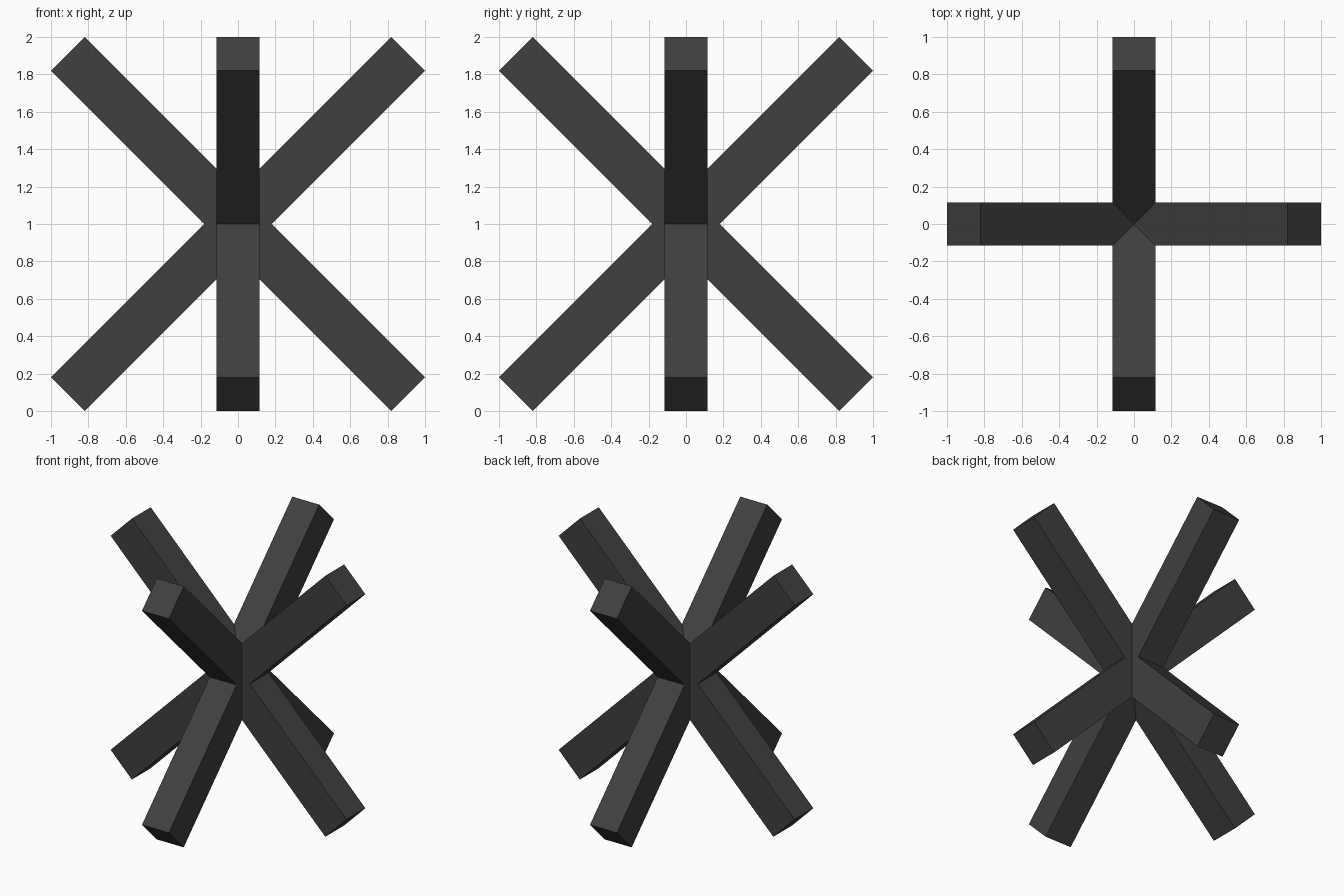
import bpy
from math import radians, sqrt

if "Cube" in bpy.data.objects:
    bpy.data.objects.remove(bpy.data.objects["Cube"])

LENGTH = 1.82 * sqrt(2)   # along the beam
DEPTH = 0.18 * sqrt(2)    # thickness in the plane of each cross
WIDTH = 0.228             # thickness across that plane

dark = bpy.data.materials.new("dark_steel")
dark.diffuse_color = (0.05, 0.05, 0.05, 1)
dark.use_nodes = True
dark.node_tree.nodes["Principled BSDF"].inputs["Base Color"].default_value = dark.diffuse_color


def beam(name, tilt, turn):
    """Square-ended beam through the centre, tilted in XZ then turned about Z."""
    bpy.ops.mesh.primitive_cube_add(size=1, location=(0, 0, 1),
                                    rotation=(0, radians(tilt), radians(turn)))
    ob = bpy.context.object
    ob.name = name
    ob.scale = (LENGTH, WIDTH, DEPTH)
    ob.data.materials.append(dark)


# Two upright crosses at right angles to each other
for plane, turn in (("side_to_side", 0), ("front_to_back", 90)):
    for slope, tilt in (("rising", -45), ("falling", 45)):
        beam(f"{plane}_{slope}_beam", tilt, turn)
